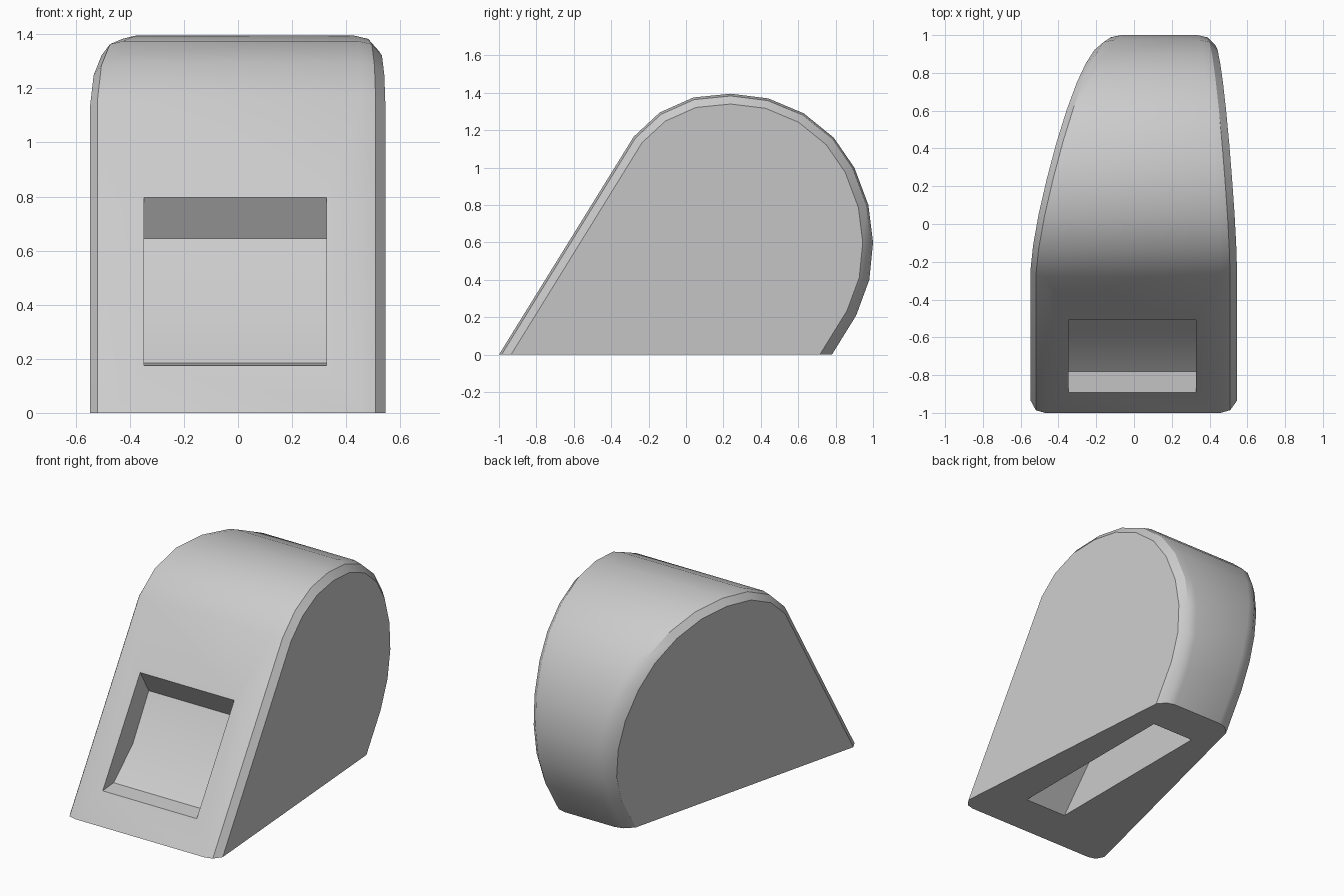
import bpy, bmesh
from mathutils import Vector

if "Cube" in bpy.data.objects:
    bpy.data.objects.remove(bpy.data.objects["Cube"])

grey = bpy.data.materials.new("light_grey")
grey.use_nodes = True
grey.diffuse_color = (0.6, 0.6, 0.6, 1)
grey.node_tree.nodes["Principled BSDF"].inputs["Base Color"].default_value = (0.6, 0.6, 0.6, 1)


def inset(profile, d):
    """Shrink a (y, z) profile by d, sliding its two ends along the floor."""
    pts = [Vector(p) for p in profile]
    out = []
    for i, p in enumerate(pts):
        t = (pts[min(i + 1, len(pts) - 1)] - pts[max(i - 1, 0)]).normalized()
        n = Vector((t.y, -t.x))
        out.append(Vector((p.x + d / n.x, 0)) if i in (0, len(pts) - 1) else p + n * d)
    return out


def loft(sections):
    """Join matching (x, profile) sections into a closed solid."""
    bm = bmesh.new()
    rings = [[bm.verts.new((x, p[0], p[1])) for p in prof] for x, prof in sections]
    for a, b in zip(rings, rings[1:]):
        for i in range(len(a)):
            j = (i + 1) % len(a)
            bm.faces.new((a[i], a[j], b[j], b[i]))
    bm.faces.new(rings[0])
    bm.faces.new(rings[-1])
    return bm


def finish(name, bm):
    bmesh.ops.recalc_face_normals(bm, faces=bm.faces)
    mesh = bpy.data.meshes.new(name)
    bm.to_mesh(mesh)
    bm.free()
    mesh.materials.append(grey)
    obj = bpy.data.objects.new(name, mesh)
    bpy.context.collection.objects.link(obj)
    return obj


# Side outline: sloping front, round back
outline = [(-1, 0), (-0.28, 1.165), (-0.14, 1.295), (0.04, 1.375), (0.24, 1.395),
           (0.44, 1.37), (0.63, 1.29), (0.79, 1.16), (0.9, 1.0), (0.975, 0.8),
           (1, 0.6), (0.98, 0.4), (0.91, 0.21), (0.78, 0)]

# Body with chamfered side rims
right_x, left_x = -0.563, 0.55
rim = [(0, 0.055), (0.04, 0.012), (0.092, 0)]
sections = [(right_x + d, inset(outline, k)) for d, k in rim]
sections += [(left_x - d, inset(outline, k)) for d, k in reversed(rim)]
bm = loft(sections)

# Flat sides close in with distance from the sloping front, one more than the other
front_normal = Vector((0, 1.165, -0.72)).normalized()
for v in bm.verts:
    depth = (v.co - Vector((0, -1, 0))).dot(front_normal)
    v.co.x += depth * (-0.088 if v.co.x > 0 else 0.29)
body = finish("body", bm)

# Scooped front recess and sloped underside cavity
scoop = [(-0.892, 0.175), (-0.78, 0.185), (-0.585, 0.36), (-0.42, 0.645),
         (-0.508, 0.797), (-0.7, 1.0), (-1.1, 0.3)]
cavity = [(-0.745, -0.05), (-0.27, 0.5), (0.515, 0.5), (0.515, -0.05)]
bpy.context.view_layer.objects.active = body
body.select_set(True)
for part, x0, x1, prof in (("front_recess", -0.347, 0.328, scoop),
                           ("underside_cavity", -0.03, 0.272, cavity)):
    cutter = finish(part, loft([(x0, prof), (x1, prof)]))
    cutter.hide_render = True
    cut = body.modifiers.new(part, "BOOLEAN")
    cut.operation, cut.solver, cut.object = "DIFFERENCE", "EXACT", cutter
    bpy.ops.object.modifier_apply(modifier=part)
    bpy.data.objects.remove(cutter)

bpy.ops.object.shade_smooth_by_angle(angle=0.56)
